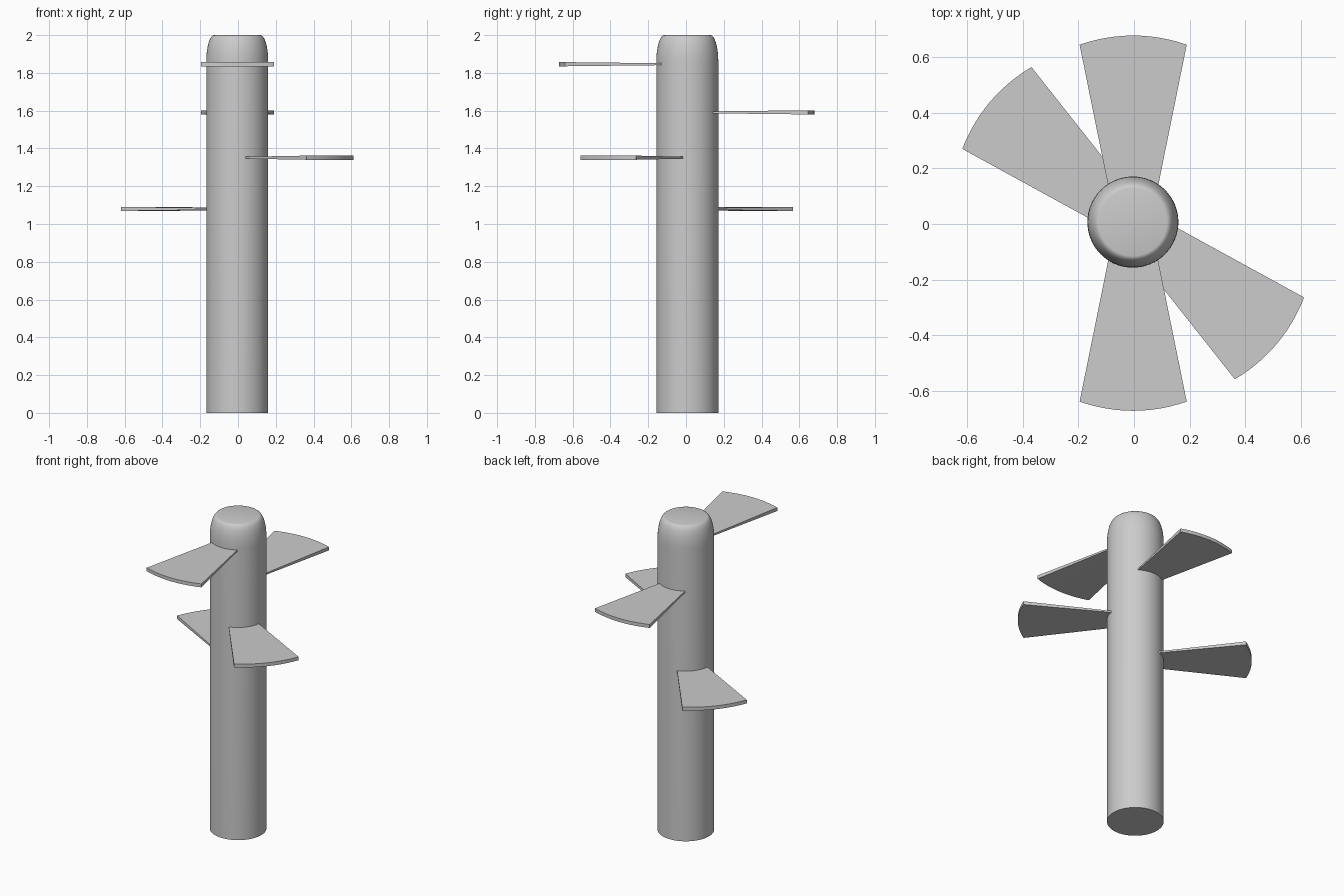
import bpy, bmesh
from math import sin, cos, pi, radians

if "Cube" in bpy.data.objects:
    bpy.data.objects.remove(bpy.data.objects["Cube"])

CX, CY = -0.004, 0.007        # column axis
R, TOP = 0.164, 2.0


def add_object(name, bm, angle):
    bmesh.ops.recalc_face_normals(bm, faces=bm.faces)
    me = bpy.data.meshes.new(name)
    bm.to_mesh(me)
    bm.free()
    ob = bpy.data.objects.new(name, me)
    bpy.context.collection.objects.link(ob)
    bpy.ops.object.select_all(action='DESELECT')
    ob.select_set(True)
    bpy.context.view_layer.objects.active = ob
    bpy.ops.object.shade_smooth_by_angle(angle=radians(angle))
    return ob


# Column: round post whose upper rim is softened by an elliptical shoulder
def make_column(segments=64, steps=10, rim_w=0.042, rim_h=0.14):
    profile = [(R, 0.0)]
    for i in range(steps + 1):
        a = i / steps * pi / 2
        profile.append((R - rim_w + rim_w * cos(a), TOP - rim_h + rim_h * sin(a)))
    bm = bmesh.new()
    rings = [[bm.verts.new((r * cos(2 * pi * k / segments), r * sin(2 * pi * k / segments), z))
              for k in range(segments)] for r, z in profile]
    for lo, hi in zip(rings, rings[1:]):
        for k in range(segments):
            n = (k + 1) % segments
            bm.faces.new((lo[k], lo[n], hi[n], hi[k]))
    bm.faces.new(rings[0][::-1])
    bm.faces.new(rings[-1])
    ob = add_object("column", bm, 35)
    ob.location = (CX, CY, 0)


# Blade: flared plate pointing along +x, thicker at its curved outer edge
def make_blade(name, z, heading, steps=12):
    root, corner, tip = 0.12, 0.643, 0.676
    w_root, w_tip = 0.087, 0.193
    t_root, t_tip = 0.005, 0.011
    bm = bmesh.new()
    rows = []
    for i in range(steps + 1):
        s = -1 + 2 * i / steps
        x = corner + (tip - corner) * (1 - s * s)
        rows.append([bm.verts.new(p) for p in (
            (root, w_root * s, -t_root), (x, w_tip * s, -t_tip),
            (x, w_tip * s, t_tip), (root, w_root * s, t_root))])
    for a, b in zip(rows, rows[1:]):
        for j in range(4):
            n = (j + 1) % 4
            bm.faces.new((a[j], a[n], b[n], b[j]))
    bm.faces.new(rows[0])
    bm.faces.new(rows[-1][::-1])
    ob = add_object(name, bm, 30)
    ob.location = (-0.003, 0.003, z)
    ob.rotation_euler.z = radians(heading)


make_column()
for i, (z, heading) in enumerate([(1.846, -90), (1.591, 90), (1.351, -40.2), (1.08, 139.8)]):
    make_blade(f"blade_{i + 1}", z, heading)
